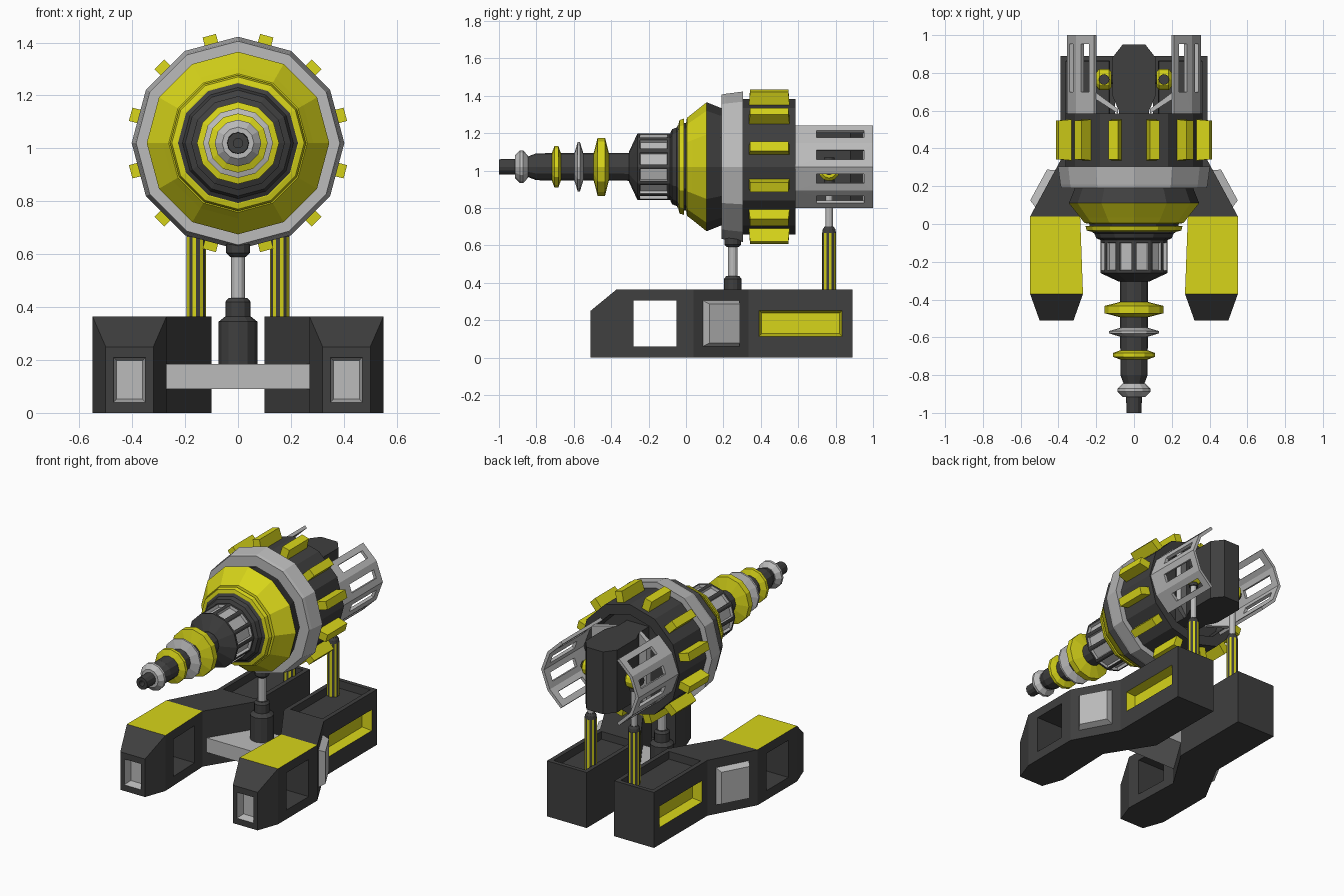
import bpy, bmesh
from math import sin, cos, pi, radians
from mathutils import Vector, Matrix

if "Cube" in bpy.data.objects:
    bpy.data.objects.remove(bpy.data.objects["Cube"])

def material(name, rgb):
    m = bpy.data.materials.new(name)
    m.diffuse_color = (*rgb, 1)
    m.use_nodes = True
    m.node_tree.nodes["Principled BSDF"].inputs["Base Color"].default_value = m.diffuse_color
    return m

DARK = material("dark_metal", (0.05, 0.05, 0.05))
YELLOW = material("yellow_paint", (0.68, 0.66, 0.01))
GREY = material("light_grey", (0.5, 0.5, 0.5))
AXIS_Z = 1.02

def finish(bm, name, mats, mirror=False, thickness=0):
    me = bpy.data.meshes.new(name)
    bm.to_mesh(me)
    bm.free()
    for m in mats:
        me.materials.append(m)
    ob = bpy.data.objects.new(name, me)
    bpy.context.collection.objects.link(ob)
    if thickness:
        mod = ob.modifiers.new("thickness", 'SOLIDIFY')
        mod.thickness, mod.offset = thickness, 0
    if mirror:
        ob.modifiers.new("mirror", 'MIRROR')
    return ob

def lathe(name, prof, mat, axis='Y', at=(0, 0, AXIS_Z), n=12, mirror=False,
          slots=None, stripes=None):
    """Turn (position, radius) points round an axis; optional slotted band or stripes."""
    bm = bmesh.new()
    rings = []
    for t, r in prof:
        ring = []
        for k in range(n):
            c, s = r * cos(2 * pi * k / n), r * sin(2 * pi * k / n)
            p = {'X': (t, c, s), 'Y': (c, t, s), 'Z': (c, s, t)}[axis]
            ring.append(bm.verts.new(Vector(p) + Vector(at)))
        rings.append(ring)
    bands = [[bm.faces.new((a[k], a[(k + 1) % n], b[(k + 1) % n], b[k])) for k in range(n)]
             for a, b in zip(rings, rings[1:])]
    bm.faces.new(rings[0])
    bm.faces.new(rings[-1])
    bmesh.ops.recalc_face_normals(bm, faces=bm.faces[:])
    if stripes is not None:
        for f in bands[stripes][::2]:
            f.material_index = 1
    if slots is not None:
        bmesh.ops.inset_individual(bm, faces=bands[slots], thickness=0.019)
        for f in bands[slots]:
            f.material_index = 1
        bmesh.ops.inset_individual(bm, faces=bands[slots], thickness=0.003, depth=-0.018)
    second = GREY if slots is not None else YELLOW
    return finish(bm, name, [mat, second], mirror)

def prism(name, pts, z0, z1, mat, mirror=False):
    bm = bmesh.new()
    f = bm.faces.new([bm.verts.new((x, y, z0)) for x, y in pts])
    ext = bmesh.ops.extrude_face_region(bm, geom=[f], use_keep_orig=True)['geom']
    bmesh.ops.translate(bm, vec=(0, 0, z1 - z0),
                        verts=[v for v in ext if isinstance(v, bmesh.types.BMVert)])
    bmesh.ops.recalc_face_normals(bm, faces=bm.faces[:])
    return finish(bm, name, [mat], mirror)

def window(bm, face, scale, shift=(0, 0, 0)):
    """Cut a smaller panel into a face, sized by a scale per axis."""
    c = face.calc_center_median()
    size = Vector(scale)
    old = [v.co.copy() for v in face.verts]
    bmesh.ops.inset_individual(bm, faces=[face], thickness=0.01)
    for v in face.verts:
        o = min(old, key=lambda p: (p - v.co).length)
        v.co = c + (o - c) * size + Vector(shift)

# base arms: stations of (y, inner x, outer x, top z)
stations = [(-.51, .32, .50, .25), (-.37, .27, .55, .365), (.04, .285, .55, .365),
            (.335, .10, .39, .365), (.89, .10, .39, .365)]
bm = bmesh.new()
rows = [[bm.verts.new(p) for p in ((a, y, 0), (b, y, 0), (b, y, h), (a, y, h))]
        for y, a, b, h in stations]
side = {}
for i in range(4):
    for k, nm in enumerate(("bottom", "outer", "top", "inner")):
        j = (k + 1) % 4
        side[i, nm] = bm.faces.new((rows[i][k], rows[i][j], rows[i + 1][j], rows[i + 1][k]))
front = bm.faces.new(rows[0])
bm.faces.new(rows[-1])
bmesh.ops.recalc_face_normals(bm, faces=bm.faces[:])
side[1, "top"].material_index = 1
# front, mid and rear panels
for f, sc, mat, t, d in ((front, (.68, 1, .68), 2, .018, -.05),
                         (side[2, "outer"], (.66, .66, .67), 2, .025, .04),
                         (side[3, "outer"], (1, .8, .38), 1, .02, -.06),
                         (side[3, "top"], (.8, .9, 1), 0, .003, -.05)):
    window(bm, f, sc)
    f.material_index = mat
    bmesh.ops.inset_individual(bm, faces=[f], thickness=t, depth=d)
# opening right through the front of the arm
holes = [side[1, "outer"], side[1, "inner"]]
for f in holes:
    window(bm, f, (.56, .56, .67))
edges = [e for f in holes for e in f.edges]
bmesh.ops.delete(bm, geom=holes, context='FACES_ONLY')
bmesh.ops.bridge_loops(bm, edges=edges)
bmesh.ops.recalc_face_normals(bm, faces=bm.faces[:])
finish(bm, "base_arms", [DARK, YELLOW, GREY], mirror=True)

prism("cross_plate", [(-.27, .06), (.27, .06), (.12, .34), (-.12, .34)], .09, .185, GREY)

# front support
lathe("front_support_base", [(.185, .073), (.345, .073), (.365, .048), (.42, .048), (.435, .035)],
      DARK, 'Z', (0, .25, 0))
lathe("front_support_rod", [(.43, .026), (.62, .026)], GREY, 'Z', (0, .25, 0))
lathe("front_support_cup", [(.59, .03), (.605, .045), (.68, .045)], DARK, 'Z', (0, .25, 0))

# rear supports
px = (.158, .765, 0)
lathe("rear_support_sleeve", [(.31, .037), (.665, .037)], DARK, 'Z', px, 16, True, stripes=0)
lathe("rear_support_collar", [(.665, .037), (.685, .034), (.70, .024)], DARK, 'Z', px, 12, True)
lathe("rear_support_rod", [(.69, .02), (.96, .02)], GREY, 'Z', px, 12, True)
lathe("rear_support_eye", [(-.04, .04), (-.025, .056), (.025, .056), (.04, .04)], YELLOW, 'X',
      (.158, .765, 1.0), 12, True)
lathe("rear_support_pin", [(.93, .028), (1.07, .028)], DARK, 'Z', px, 12, True)
lathe("rear_support_axle", [(.08, .025), (.215, .025)], DARK, 'X', (0, .765, 1.0), 12, True)

# barrel
lathe("barrel_tip", [(-.93, .018), (-1, .018), (-1, .04), (-.90, .042)], DARK)
lathe("barrel_shaft", [(-.90, .042), (-.845, .055), (-.80, .072), (-.27, .075)], DARK)
for name, y, w, r, flat, mat in (("tip_ring", -.88, .035, .088, .008, GREY),
                                 ("front_ring", -.693, .029, .112, .010, YELLOW),
                                 ("middle_ring", -.573, .028, .132, .006, GREY),
                                 ("back_ring", -.453, .044, .155, .020, YELLOW)):
    lathe("barrel_" + name, [(y - w, .06), (y - flat, r), (y + flat, r), (y + w, .06)], mat)
lathe("slotted_collar", [(-.305, .08), (-.26, .177), (-.085, .177), (-.07, .165)], DARK, slots=1)

# main housing
lathe("nose_steps", [(-.09, .165), (-.075, .20), (-.05, .21), (-.035, .235), (.03, .235)], DARK)
lathe("thin_yellow_ring", [(-.04, .23), (-.035, .25), (-.012, .257), (-.01, .23)], YELLOW)
lathe("yellow_cone", [(.0, .23), (.005, .262), (.035, .285), (.11, .345), (.112, .30)], YELLOW)
lathe("cone_back", [(.105, .30), (.11, .345), (.185, .315), (.20, .315)], DARK)
lathe("grey_band", [(.19, .30), (.19, .385), (.21, .39), (.305, .402), (.305, .34)], GREY)
lathe("rear_drum", [(.30, .34), (.30, .362), (.585, .362), (.585, .295), (.50, .285)], DARK)

# drum fins
bm = bmesh.new()
for k in range(12):
    cube = bmesh.ops.create_cube(bm, size=1)['verts']
    for v in cube:
        x, y, z = v.co
        v.co = (.33 if x < 0 else .42, .445 + y * (.22 if x < 0 else .205), z * .052)
    bmesh.ops.rotate(bm, verts=cube, matrix=Matrix.Rotation(radians(15 + 30 * k), 3, 'Y'))
    bmesh.ops.translate(bm, verts=cube, vec=(0, 0, AXIS_Z))
finish(bm, "drum_fins", [YELLOW])

# rear block
prism("rear_block", [(-.08, .48), (.08, .48), (.08, .60), (.115, .68), (.115, .88), (.06, .95),
                     (-.06, .95), (-.115, .88), (-.115, .68), (-.08, .60)], .815, 1.225, DARK)

# slotted rear shields
bm = bmesh.new()
pts = [(.205, -.213), (.30, -.122), (.345, 0), (.30, .122), (.205, .213)]
rows = [[bm.verts.new((x, y, AXIS_Z + z)) for y in (.57, 1.0)] for x, z in pts]
for a, b in zip(rows, rows[1:]):
    f = bm.faces.new((a[0], b[0], b[1], a[1]))
    window(bm, f, (.42, .59, .42), (0, .04, 0))
    bmesh.ops.delete(bm, geom=[f], context='FACES_ONLY')
finish(bm, "rear_shields", [GREY], mirror=True, thickness=.02)
prism("shield_braces", [(.20, .695), (.085, .61), (.085, .585), (.21, .665)],
      .81, 1.228, GREY, mirror=True)
